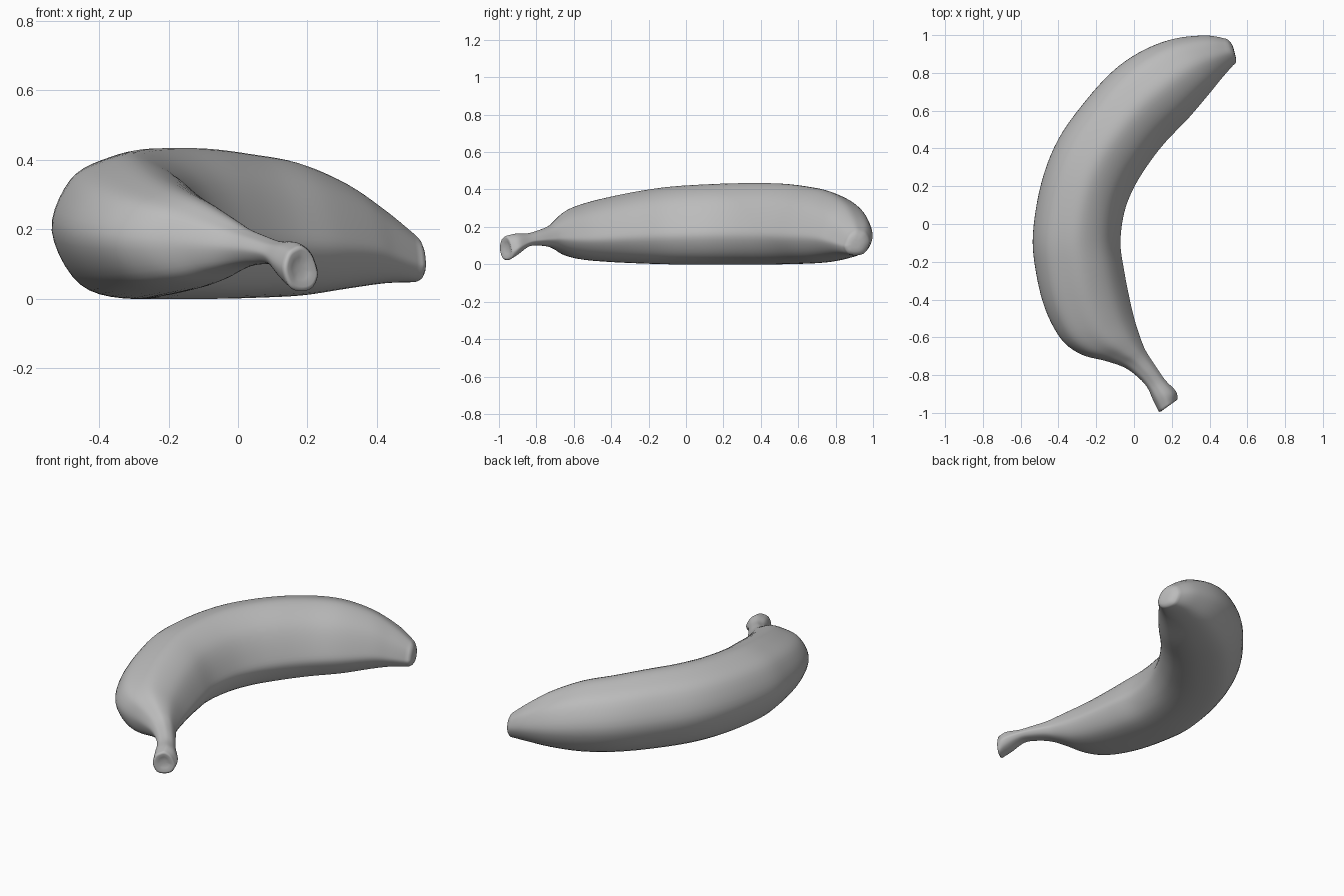
import bpy, bmesh
from mathutils import Vector

if "Cube" in bpy.data.objects:
    bpy.data.objects.remove(bpy.data.objects["Cube"])

# Stations along the fruit: outer x, outer y, inner x, inner y, bottom z, top z
STATIONS = [
    (0.49, 0.98, 0.525, 0.84, 0.048, 0.185),
    (0.38, 0.998, 0.46, 0.765, 0.045, 0.255),
    (0.21, 0.98, 0.40, 0.69, 0.03, 0.33),
    (0.05, 0.92, 0.29, 0.56, 0.01, 0.388),
    (-0.10, 0.82, 0.17, 0.435, 0.003, 0.413),
    (-0.25, 0.66, 0.08, 0.32, 0.0, 0.428),
    (-0.40, 0.45, 0.0, 0.19, 0.0, 0.43),
    (-0.49, 0.22, -0.05, 0.06, 0.0, 0.425),
    (-0.535, -0.05, -0.07, -0.10, 0.0, 0.412),
    (-0.52, -0.25, -0.05, -0.25, 0.005, 0.388),
    (-0.47, -0.45, -0.025, -0.38, 0.013, 0.355),
    (-0.385, -0.61, 0.0, -0.49, 0.025, 0.32),
    (-0.28, -0.69, 0.027, -0.58, 0.045, 0.285),
    (-0.15, -0.725, 0.055, -0.655, 0.075, 0.24),
    (-0.05, -0.76, 0.08, -0.70, 0.093, 0.205),
    (0.02, -0.81, 0.12, -0.76, 0.10, 0.182),
    (0.07, -0.865, 0.165, -0.825, 0.095, 0.165),
    (0.10, -0.93, 0.222, -0.885, 0.05, 0.163),
    (0.13, -0.992, 0.23, -0.92, 0.022, 0.152),
]
# Softly ridged section: across (-1 outer, 1 inner), height (0 bottom, 1 top)
SECTION = [(-1, .48), (-.78, .83), (-.35, .97), (.1, 1), (.62, .82),
           (.93, .5), (.97, .3), (.65, .07), (0, 0), (-.65, .1)]


def spline(points, steps, closed):
    """Smooth curve through points of any dimension."""
    pts = [Vector(p) for p in points]
    n = len(pts)
    get = (lambda i: pts[i % n]) if closed else (lambda i: pts[max(0, min(n - 1, i))])
    out = []
    for i in range(n if closed else n - 1):
        a, b, c, d = (get(i + k) for k in (-1, 0, 1, 2))
        for s in range(steps):
            t = s / steps
            out.append(0.5 * (2 * b + (c - a) * t + (2 * a - 5 * b + 4 * c - d) * t * t
                              + (3 * b - a - 3 * c + d) * t ** 3))
    return out if closed else out + [pts[-1]]


def ring(bm, station, scale=1.0, shift=Vector((0, 0, 0))):
    ox, oy, ix, iy, lo, hi = station
    outer, inner = Vector((ox, oy, 0)), Vector((ix, iy, 0))
    mid, half = (outer + inner) / 2, (inner - outer) / 2
    zc, zh = (lo + hi) / 2, (hi - lo) / 2
    return [bm.verts.new(mid + half * u * scale + Vector((0, 0, zc + (2 * v - 1) * zh * scale)) + shift)
            for u, v in profile]


profile = spline(SECTION, 5, True)
path = spline(STATIONS, 5, False)
bm = bmesh.new()

# Rounded blossom tip, body and stem, then slightly dished stem end
tip_dir, stem_dir = Vector((0.93, -0.15, -0.25)), Vector((0.45, -0.75, 0))
rings = [ring(bm, path[0], s, tip_dir * d) for s, d in ((.3, .028), (.6, .025), (.82, .017), (.94, .007))]
rings += [ring(bm, p) for p in path]
rings += [ring(bm, path[-1], s, stem_dir * d) for s, d in ((.93, .007), (.8, .009), (.5, .0), (.2, -.004))]
n = len(profile)
for a, b in zip(rings, rings[1:]):
    for i in range(n):
        bm.faces.new((a[i], a[(i + 1) % n], b[(i + 1) % n], b[i]))
bm.faces.new(rings[0])
bm.faces.new(rings[-1])
bmesh.ops.recalc_face_normals(bm, faces=bm.faces)
for f in bm.faces:
    f.smooth = True

mesh = bpy.data.meshes.new("banana")
bm.to_mesh(mesh)
bm.free()
banana = bpy.data.objects.new("banana", mesh)
bpy.context.collection.objects.link(banana)

# Single neutral colour
mat = bpy.data.materials.new("plain grey")
mat.diffuse_color = (0.5, 0.5, 0.5, 1)
mat.use_nodes = True
mat.node_tree.nodes["Principled BSDF"].inputs["Base Color"].default_value = mat.diffuse_color
mesh.materials.append(mat)
